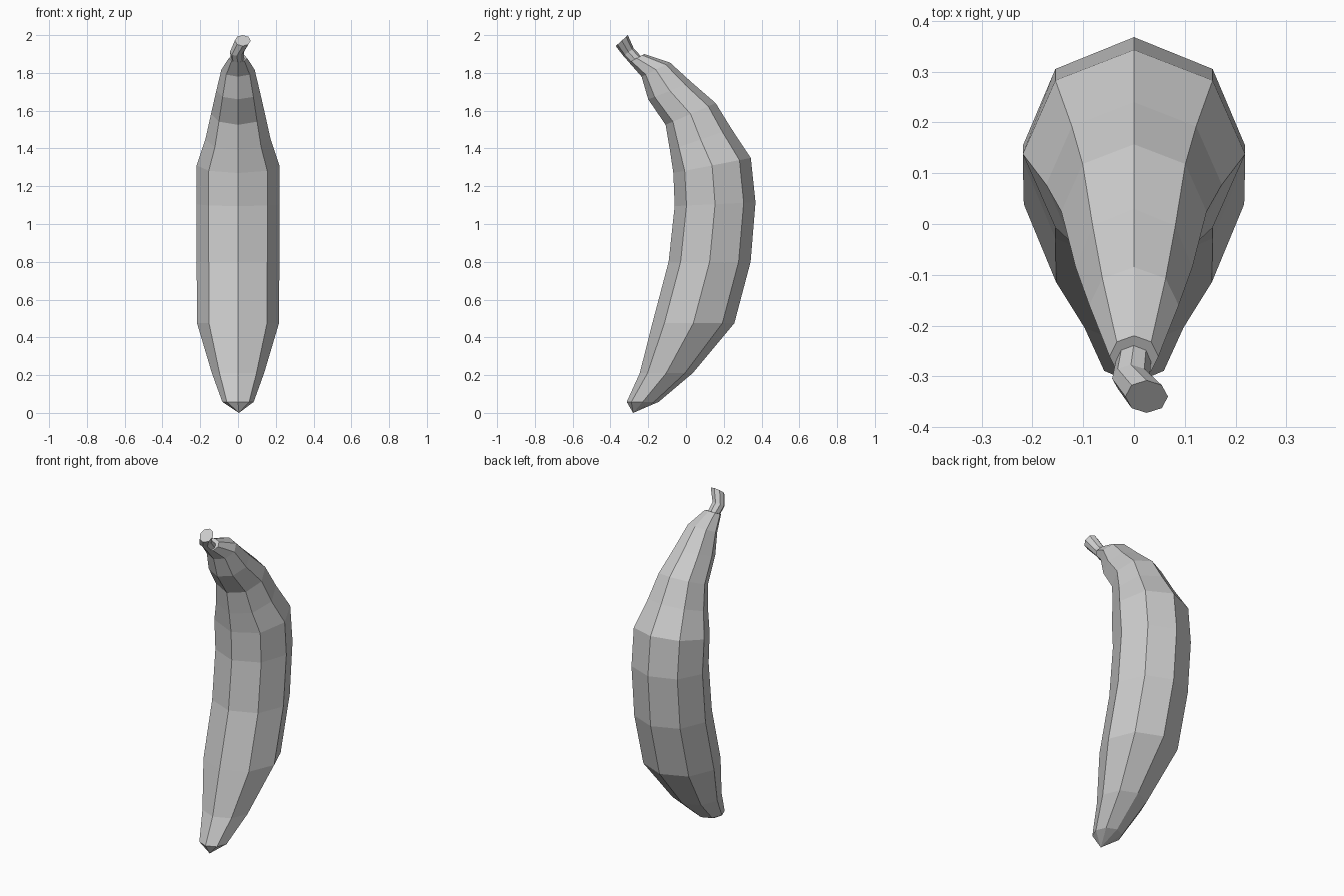
import bpy, bmesh, math
from mathutils import Vector

if "Cube" in bpy.data.objects:
    bpy.data.objects.remove(bpy.data.objects["Cube"])

SIDES = 8


def loft(name, rings, tip=None):
    """Skin eight-sided rings; each ring = inner y, inner z, outer y, outer z, half width, x offset."""
    bm = bmesh.new()
    loops = []
    for yi, zi, yo, zo, half, x in rings:
        centre = Vector((x, (yi + yo) / 2, (zi + zo) / 2))
        across = Vector((0, (yo - yi) / 2, (zo - zi) / 2))
        side = Vector((half, 0, 0))
        angles = [math.tau * i / SIDES for i in range(SIDES)]
        loops.append([bm.verts.new(centre + side * math.cos(a) + across * math.sin(a))
                      for a in angles])
    for low, high in zip(loops, loops[1:]):
        for i in range(SIDES):
            j = (i + 1) % SIDES
            bm.faces.new((low[i], low[j], high[j], high[i]))
    # Close the ends: a flat cap on top, a point or cap at the bottom
    bm.faces.new(loops[-1])
    if tip:
        point = bm.verts.new(tip)
        for i in range(SIDES):
            bm.faces.new((point, loops[0][(i + 1) % SIDES], loops[0][i]))
    else:
        bm.faces.new(loops[0][::-1])
    bmesh.ops.recalc_face_normals(bm, faces=bm.faces)
    mesh = bpy.data.meshes.new(name)
    bm.to_mesh(mesh)
    bm.free()
    obj = bpy.data.objects.new(name, mesh)
    bpy.context.collection.objects.link(obj)
    return obj


# Curved fruit body, bottom to top
loft("fruit_body", [
    (-0.314, 0.058, -0.145, 0.058, 0.083, 0),
    (-0.245, 0.21, 0.035, 0.21, 0.138, 0),
    (-0.178, 0.475, 0.256, 0.475, 0.217, 0),
    (-0.092, 0.80, 0.342, 0.80, 0.219, 0),
    (-0.060, 1.095, 0.368, 1.115, 0.219, 0),
    (-0.067, 1.27, 0.343, 1.35, 0.219, 0),
    (-0.085, 1.39, 0.24, 1.505, 0.173, 0),
    (-0.108, 1.525, 0.157, 1.64, 0.143, 0),
    (-0.20, 1.66, 0.03, 1.75, 0.115, 0),
    (-0.235, 1.78, -0.085, 1.855, 0.088, 0),
    (-0.302, 1.856, -0.22, 1.90, 0.048, 0),
], tip=(0.005, -0.28, 0.0))

# Bent stem
loft("stem", [
    (-0.287, 1.84, -0.235, 1.885, 0.034, 0),
    (-0.332, 1.89, -0.277, 1.93, 0.037, -0.006),
    (-0.372, 1.942, -0.308, 2.0, 0.042, 0.025),
])
